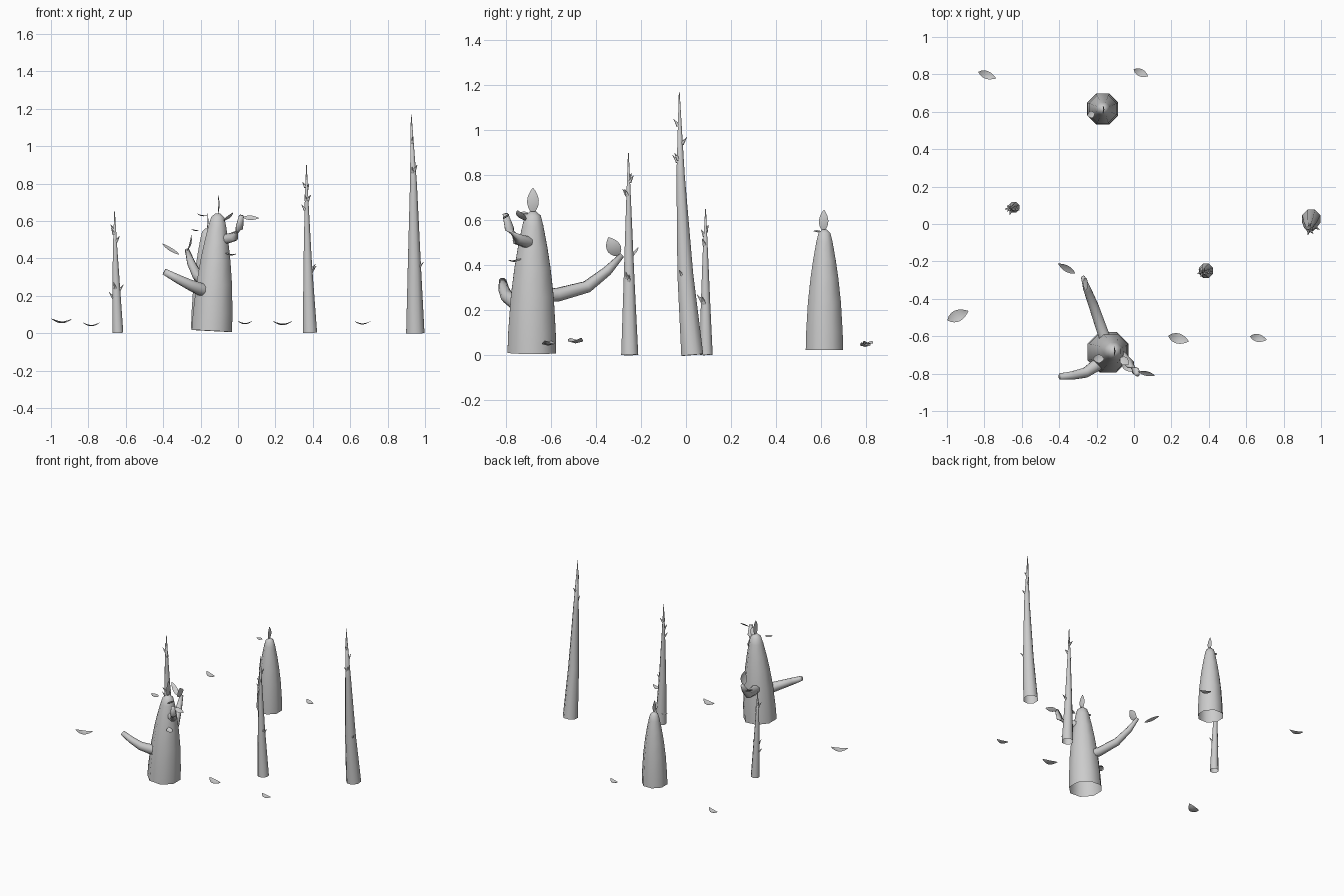
import bpy, math
from mathutils import Vector

if "Cube" in bpy.data.objects:
    bpy.data.objects.remove(bpy.data.objects["Cube"])


def make(name, verts, faces):
    me = bpy.data.meshes.new(name)
    me.from_pydata([tuple(v) for v in verts], [], faces)
    me.polygons.foreach_set("use_smooth", [True] * len(me.polygons))
    ob = bpy.data.objects.new(name, me)
    bpy.context.collection.objects.link(ob)
    return ob


def tube(name, path, radii, sides=8, cap=True):
    """Tapered tube along a path, open at its start."""
    pts = [Vector(p) for p in path]
    verts, faces = [], []
    for i, p in enumerate(pts):
        t = (pts[min(i + 1, len(pts) - 1)] - pts[max(i - 1, 0)]).normalized()
        ref = Vector((1, 0, 0)) if abs(t.z) > 0.8 else Vector((0, 0, 1))
        u = (ref - t * ref.dot(t)).normalized()
        w = t.cross(u)
        for k in range(sides):
            a = 2 * math.pi * (k + 0.5) / sides
            verts.append(p + radii[i] * (math.cos(a) * u + math.sin(a) * w))
    for i in range(len(pts) - 1):
        for k in range(sides):
            a, b = i * sides + k, i * sides + (k + 1) % sides
            faces.append((a, b, b + sides, a + sides))
    if cap:
        n = len(verts)
        faces.append(tuple(range(n - sides, n)))
    return make(name, verts, faces)


def leaf(name, base, tip, width, normal=(0, 0, 1), cup=0.15):
    """Pointed, cupped leaf with a central fold."""
    base, tip = Vector(base), Vector(tip)
    d = tip - base
    side = Vector(normal).cross(d).normalized()
    n = d.cross(side).normalized()
    verts, faces, segs = [], [], 8
    for i in range(segs + 1):
        t = i / segs
        half = width / 2 * math.sin(math.pi * t ** 0.9) ** 0.8 if 0 < i < segs else 0.001
        mid = base + d * t - n * (cup * d.length * 4 * t * (1 - t))
        verts += [mid + side * half + n * half * 0.25, mid,
                  mid - side * half + n * half * 0.25]
    for i in range(segs):
        for k in range(2):
            a = i * 3 + k
            faces.append((a, a + 1, a + 4, a + 3))
    return make(name, verts, faces)


# Stumpy trunks
def trunk(name, base, top, r):
    base, top = Vector(base), Vector(top)
    prof = [(0, 1), (.15, .975), (.4, .88), (.6, .74), (.75, .6), (.9, .43), (.97, .32), (1, .12)]
    tube(name, [base.lerp(top, f) for f, _ in prof], [r * k for _, k in prof])


trunk("large_trunk", (-.14, -.685, .012), (-.107, -.68, .64), .117)
trunk("small_trunk", (-.168, .615, .024), (-.165, .615, .56), .09)

# Branches of the large trunk
tube("left_branch", [(-.15, -.72, .225), (-.2, -.755, .235), (-.26, -.795, .26),
                     (-.33, -.81, .295), (-.395, -.815, .33)], [.035, .035, .029, .024, .018])
tube("back_branch", [(-.145, -.64, .265), (-.17, -.57, .27), (-.215, -.44, .305),
                     (-.25, -.35, .375), (-.272, -.285, .445)], [.033, .032, .028, .022, .012])
tube("right_branch", [(-.1, -.68, .5), (-.065, -.705, .503), (-.02, -.75, .517),
                      (.008, -.785, .565), (.018, -.803, .63)], [.027, .027, .026, .022, .013])

# Leaves on trunks and branches
leaf("large_crown_leaf", (-.108, -.68, .63), (-.108, -.68, .745), .052, (-1, 0, 0), .08)
leaf("crown_side_leaf_a", (-.075, -.715, .6), (-.028, -.75, .645), .045, (-.6, .4, .8), .1)
leaf("crown_side_leaf_b", (-.16, -.72, .63), (-.22, -.72, .64), .045)
leaf("large_low_leaf", (-.065, -.735, .43), (-.01, -.79, .425), .042)
leaf("right_branch_leaf", (.025, -.79, .62), (.112, -.81, .615), .034, (0, -.7, .7), .05)
leaf("back_branch_leaf_a", (-.272, -.3, .44), (-.25, -.345, .525), .065, (-1, .2, 0), .12)
leaf("back_branch_leaf_b", (-.315, -.265, .42), (-.405, -.212, .48), .035, (.3, -.5, .8), .05)
leaf("small_crown_leaf", (-.166, .61, .55), (-.166, .613, .647), .042, (-1, 0, 0), .08)
leaf("small_side_leaf", (-.21, .59, .55), (-.25, .58, .557), .038)

# Thorny poles: path, radii and thorns as (height, angle in degrees)
poles = {
    "short_pole": ([(-.642, .09, .002), (-.65, .087, .22), (-.657, .086, .45), (-.66, .087, .65)],
                   [.031, .023, .013, .002],
                   [(.55, 150), (.49, -30), (.53, 225), (.23, -20), (.19, 190), (.24, 250)]),
    "middle_pole": ([(.385, -.25, .002), (.373, -.253, .36), (.367, -.255, .7), (.366, -.256, .9)],
                    [.041, .025, .011, .002],
                    [(.78, 150), (.71, -40), (.66, 200), (.34, -20), (.77, 60), (.71, 250), (.33, 0)]),
    "tall_pole": ([(.948, .028, .002), (.943, -.003, .36), (.938, -.024, .8), (.926, -.03, 1.17)],
                  [.053, .038, .02, .002],
                  [(1.02, -85), (.94, 75), (.87, -50), (.35, -30), (.86, -100)]),
}
for name, (path, radii, thorns) in poles.items():
    tube(name, path, radii)
    pts = [Vector(p) for p in path]
    for i, (z, ang) in enumerate(thorns):
        j = max(k for k in range(3) if pts[k].z <= z)
        f = (z - pts[j].z) / (pts[j + 1].z - pts[j].z)
        c = pts[j].lerp(pts[j + 1], f)
        r = radii[j] * (1 - f) + radii[j + 1] * f
        out = Vector((math.cos(math.radians(ang)), math.sin(math.radians(ang)), 0))
        tube(f"{name}_thorn_{i + 1}", [c + out * r * .7, c + out * (r + .018) + Vector((0, 0, .03))],
             [.009, .001], 5)

# Fallen leaves: centre x, y, end height, length, width, angle
fallen = [(-.942, -.49, .078, .122, .062, 24), (-.785, .796, .058, .1, .042, -20),
          (.037, .808, .065, .085, .04, -25), (.238, -.613, .066, .113, .055, -15),
          (.665, -.61, .065, .09, .042, -12)]
for i, (x, y, z, ln, w, ang) in enumerate(fallen):
    h = Vector((math.cos(math.radians(ang)), math.sin(math.radians(ang)), 0)) * ln / 2
    c = Vector((x, y, z))
    leaf(f"fallen_leaf_{i + 1}", c - h, c + h, w, (0, 0, 1), .2)
